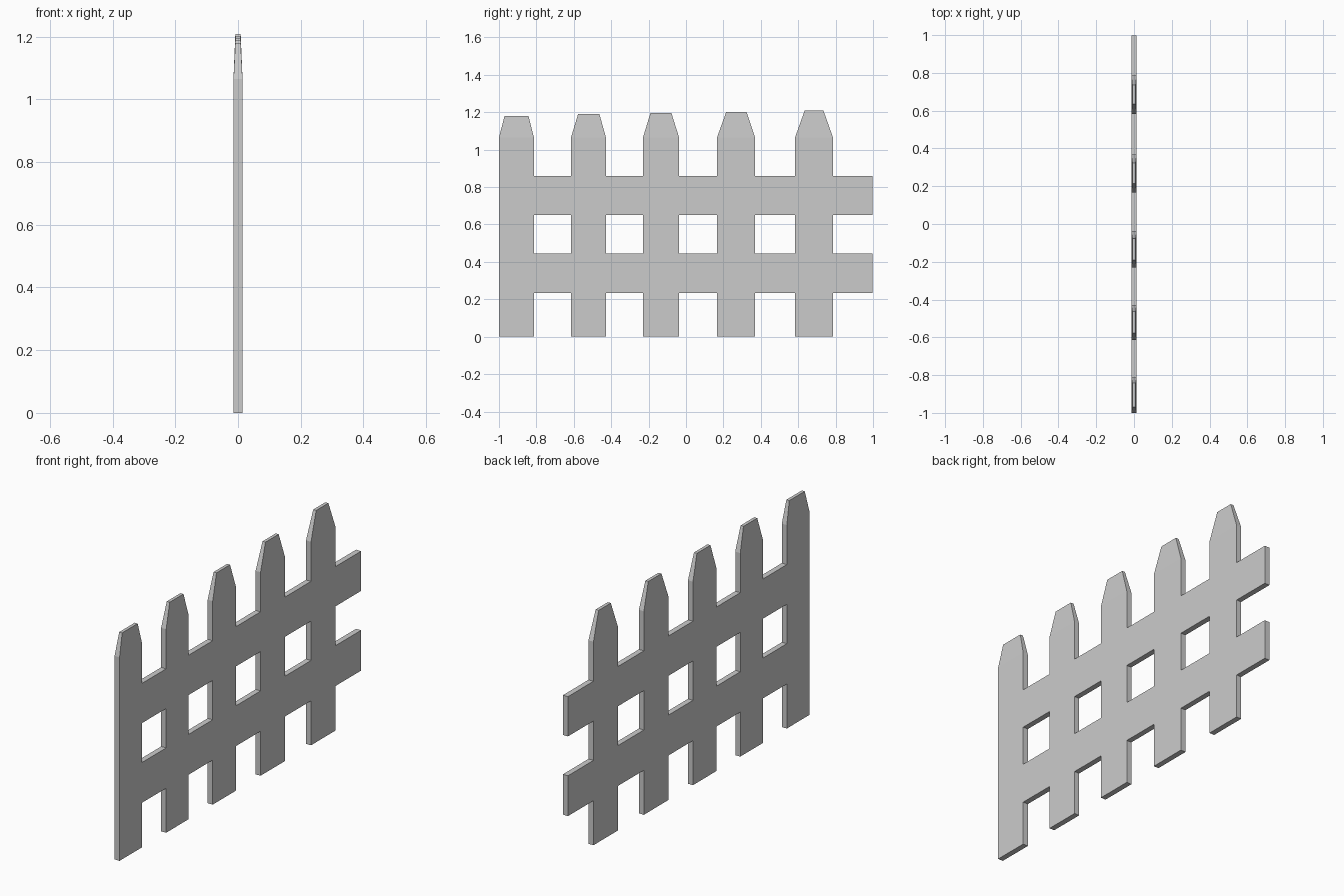
import bpy, bmesh

cube = bpy.data.objects.get("Cube")
if cube:
    bpy.data.objects.remove(cube, do_unlink=True)

HALF = 0.0145      # half thickness of the boards
TIP_HALF = 0.0085  # half thickness at the picket tips
END = 0.997        # free end of the rails
LEVELS = [0.0, 0.233, 0.444, 0.65, 0.858]  # ground, then rail edges
# each picket: near edge, far edge, tip near, tip far, top height
PICKETS = [
    (-1.0, -0.813, -0.97, -0.842, 1.18),
    (-0.615, -0.428, -0.577, -0.463, 1.19),
    (-0.23, -0.037, -0.19, -0.078, 1.196),
    (0.166, 0.369, 0.215, 0.324, 1.202),
    (0.583, 0.786, 0.634, 0.735, 1.208),
]

wood = bpy.data.materials.new("plain grey")
wood.use_nodes = True
grey = (0.6, 0.6, 0.6, 1)
wood.diffuse_color = grey
wood.node_tree.nodes["Principled BSDF"].inputs["Base Color"].default_value = grey

bm = bmesh.new()


def quad(y0, y1, z0, z1, t0=None, t1=None):
    """One flat board section; t0 and t1 narrow its upper edge."""
    top0 = y0 if t0 is None else t0
    top1 = y1 if t1 is None else t1
    pts = [(y0, z0), (y1, z0), (top1, z1), (top0, z1)]
    bm.faces.new([bm.verts.new((HALF, y, z)) for y, z in pts])


for i, (y0, y1, t0, t1, top) in enumerate(PICKETS):
    # upright picket, split where the rails join, and its tapered tip
    shoulder = 1.065
    edges = LEVELS + [shoulder]
    for z0, z1 in zip(edges, edges[1:]):
        quad(y0, y1, z0, z1)
    quad(y0, y1, shoulder, top, t0, t1)
    # rail spans up to the next picket or the free end
    nxt = PICKETS[i + 1][0] if i + 1 < len(PICKETS) else END
    for low, high in ((1, 2), (3, 4)):
        quad(y1, nxt, LEVELS[low], LEVELS[high])

# weld the sections into one sheet and give it thickness
bmesh.ops.remove_doubles(bm, verts=bm.verts[:], dist=0.0005)
front = bm.faces[:]
ext = bmesh.ops.extrude_face_region(bm, geom=front, use_keep_orig=True)
for v in ext["geom"]:
    if isinstance(v, bmesh.types.BMVert):
        v.co.x = -HALF
# thin the tips
for v in bm.verts:
    if v.co.z > 1.1:
        v.co.x *= TIP_HALF / HALF
bmesh.ops.recalc_face_normals(bm, faces=bm.faces[:])

mesh = bpy.data.meshes.new("fence_panel")
bm.to_mesh(mesh)
bm.free()
mesh.materials.append(wood)
fence = bpy.data.objects.new("fence_panel", mesh)
bpy.context.collection.objects.link(fence)
